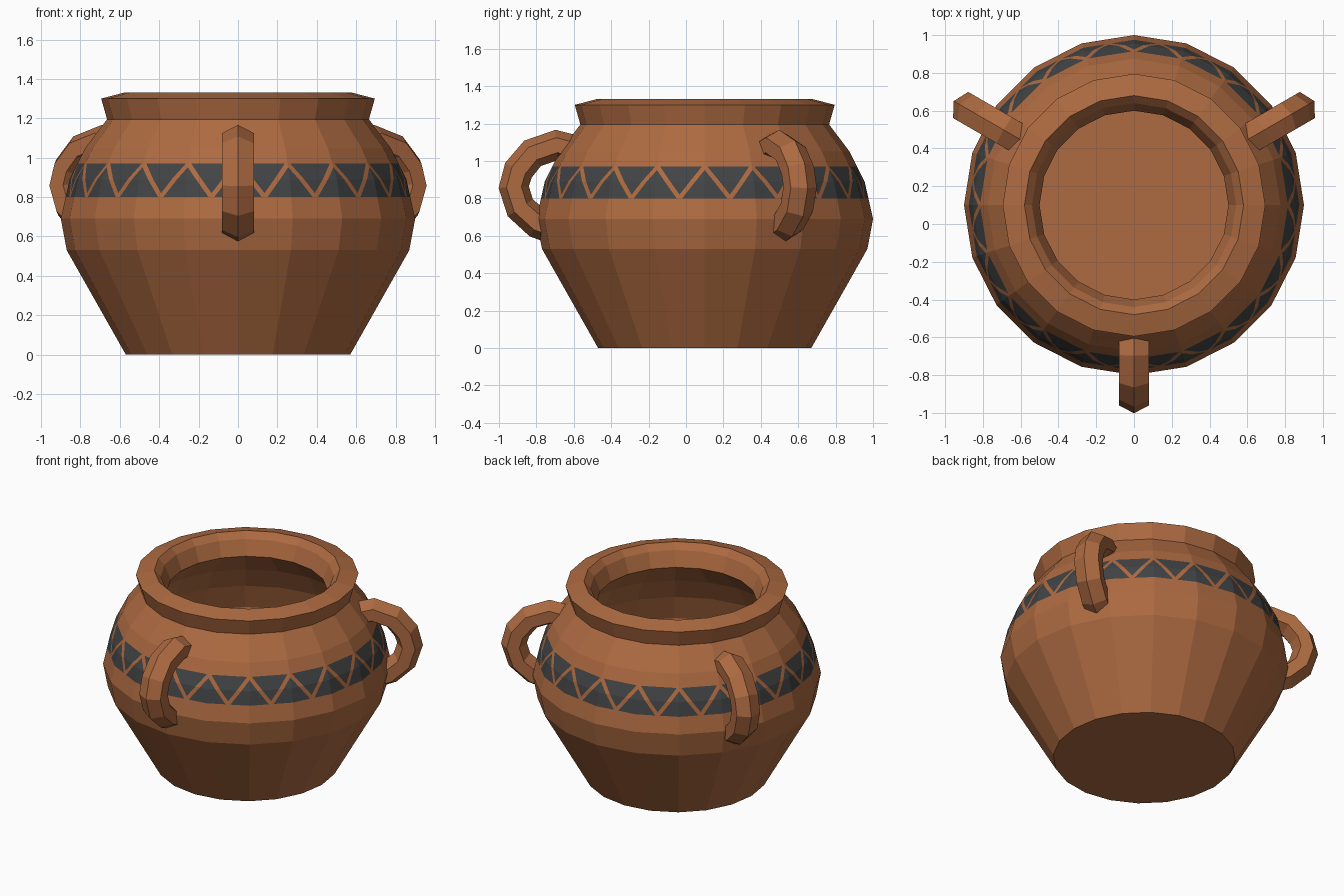
import bpy, bmesh, math
from mathutils import Vector

if "Cube" in bpy.data.objects:
    bpy.data.objects.remove(bpy.data.objects["Cube"])

SIDES = 20
AXIS_Y = 0.1                      # pot axis sits behind the origin
Z0, Z1, HALF = 0.80, 0.97, 0.128  # painted band: bottom, top, half of one zigzag
LINE = 0.024                      # width of the bare clay lines


def material(name, rgb):
    m = bpy.data.materials.new(name)
    m.diffuse_color = (*rgb, 1)
    m.use_nodes = True
    m.node_tree.nodes["Principled BSDF"].inputs["Base Color"].default_value = m.diffuse_color
    return m


clay = material("terracotta", (0.42, 0.145, 0.053))
paint = material("charcoal_paint", (0.054, 0.056, 0.058))


def finish(bm, name, mats):
    bmesh.ops.recalc_face_normals(bm, faces=bm.faces[:])
    me = bpy.data.meshes.new(name)
    bm.to_mesh(me)
    bm.free()
    for m in mats:
        me.materials.append(m)
    ob = bpy.data.objects.new(name, me)
    ob.location.y = AXIS_Y
    bpy.context.collection.objects.link(ob)
    return ob


def skin(bm, rings):
    rings = [[bm.verts.new(p) for p in r] for r in rings]
    n = len(rings[0])
    for a, b in zip(rings, rings[1:]):
        for i in range(n):
            j = (i + 1) % n
            bm.faces.new((a[i], a[j], b[j], b[i]))
    bm.faces.new(rings[0][::-1])
    bm.faces.new(rings[-1])


def cut(bm, faces, co, no):
    geom = set(faces)
    for f in faces:
        geom.update(f.edges)
        geom.update(f.verts)
    bmesh.ops.bisect_plane(bm, geom=list(geom), plane_co=co, plane_no=no, dist=1e-5)


# Pot: outer wall, rim, then inner wall down to the floor
profile = [(0.57, 0), (0.87, 0.53), (0.90, 0.69), (0.855, 0.89), (0.775, 1.05),
           (0.665, 1.195), (0.695, 1.30), (0.58, 1.33), (0.54, 1.29), (0.50, 1.19),
           (0.67, 1.02), (0.75, 0.87), (0.80, 0.70), (0.77, 0.55), (0.53, 0.10)]
bm = bmesh.new()
facet = bm.faces.layers.int.new("facet")   # cut faces inherit their facet number
skin(bm, [[(r * math.cos(math.tau * i / SIDES), r * math.sin(math.tau * i / SIDES), z)
           for i in range(SIDES)] for r, z in profile])
bmesh.ops.recalc_face_normals(bm, faces=bm.faces[:])


def outer_faces():
    bm.normal_update()
    return [f for f in bm.faces if 0.69 < f.calc_center_median().z < 1.06
            and f.normal.xy.dot(f.calc_center_median().xy) > 0]


for z in (Z0, Z1):
    cut(bm, outer_faces(), (0, 0, z), (0, 0, 1))

# Painted zigzag: each facet carries one V of bare clay between dark triangles
for f in outer_faces():
    c = f.calc_center_median()
    if Z0 < c.z < Z1:
        f[facet] = int((math.atan2(c.y, c.x) % math.tau) / (math.tau / SIDES)) + 1


def facet_faces(k):
    return [f for f in bm.faces if f[facet] == k + 1]


length = math.hypot(HALF, Z1 - Z0)
a, b = (Z1 - Z0) / length, HALF / length
base = Vector((0, 0, Z0))
for k in range(SIDES):
    mid = math.tau * (k + 0.5) / SIDES
    t = Vector((-math.sin(mid), math.cos(mid), 0))
    for side in (-1, 1):
        no = t * (a * side) - Vector((0, 0, b))
        for off in (-LINE / 2, LINE / 2):
            cut(bm, facet_faces(k), base + no * off, no)
    for f in facet_faces(k):
        c = f.calc_center_median()
        d = abs(c.dot(t)) * a - (c.z - Z0) * b
        f.material_index = 0 if abs(d) < LINE / 2 else 1
finish(bm, "pot_body", [clay, paint])

# Handles: ridged hexagonal section swept along a bent loop, three around the pot
path = [(0.71, 1.06), (0.79, 1.085), (0.92, 1.04), (0.995, 0.95),
        (1.02, 0.86), (0.985, 0.75), (0.89, 0.665), (0.83, 0.645)]
section = [(0.082, 0), (0.04, 0.08), (-0.04, 0.08), (-0.08, 0), (-0.04, -0.08), (0.04, -0.08)]


def handle(name, deg):
    rad = Vector((math.cos(math.radians(deg)), math.sin(math.radians(deg)), 0))
    tan = Vector((-rad.y, rad.x, 0))
    rings = []
    for i, (r, z) in enumerate(path):
        p, q = path[max(i - 1, 0)], path[min(i + 1, len(path) - 1)]
        d = Vector((q[0] - p[0], q[1] - p[1])).normalized()
        out = rad * -d.y + Vector((0, 0, d.x))     # outward side of the loop
        rings.append([rad * r + Vector((0, 0, z)) + out * u + tan * v for u, v in section])
    hb = bmesh.new()
    skin(hb, rings)
    finish(hb, name, [clay])


for name, deg in (("front_handle", -90), ("right_handle", 30), ("left_handle", 150)):
    handle(name, deg)
